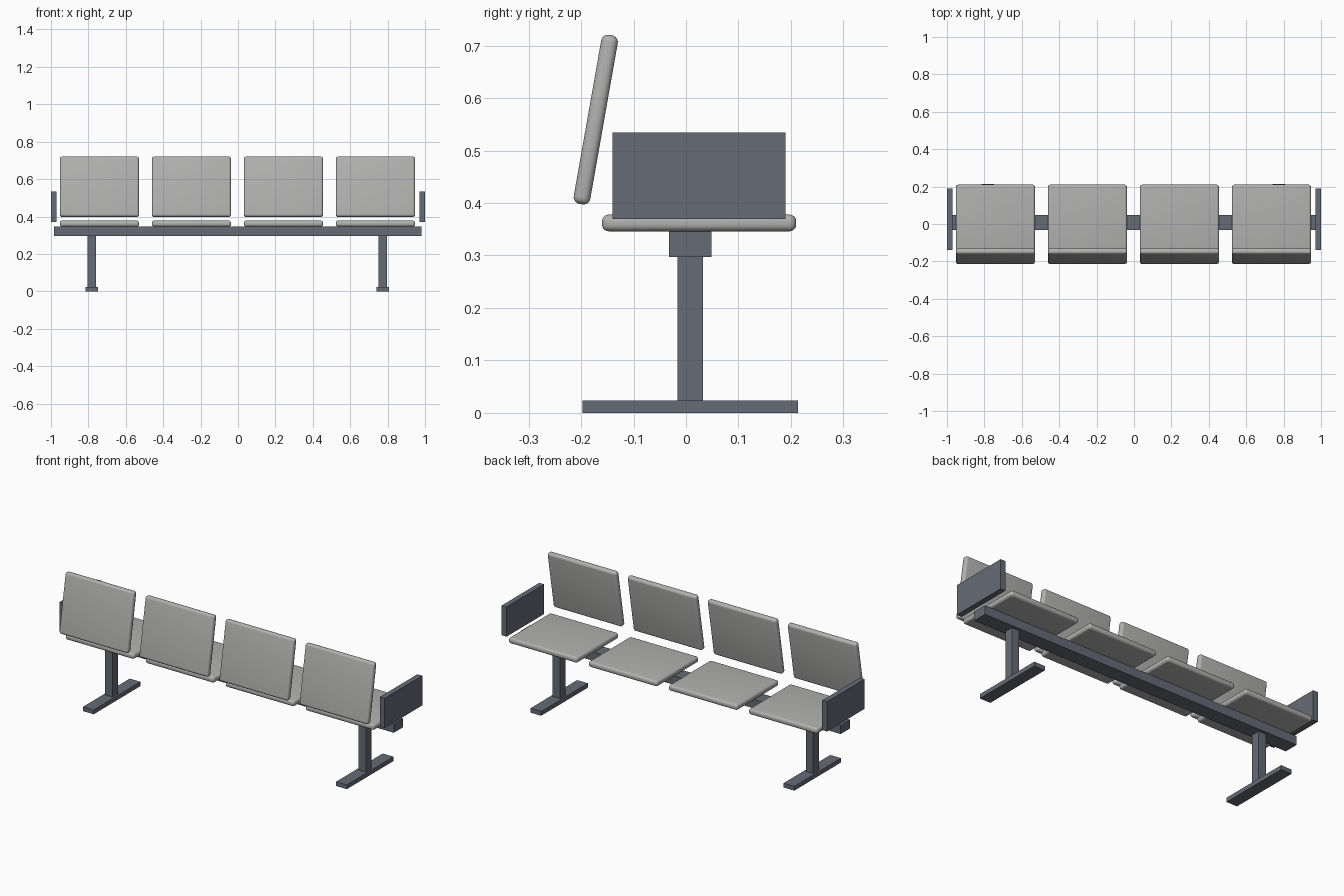
import bpy
from math import radians

cube = bpy.data.objects.get("Cube")
if cube:
    bpy.data.objects.remove(cube, do_unlink=True)


def make_material(name, color):
    mat = bpy.data.materials.new(name)
    mat.use_nodes = True
    mat.diffuse_color = color
    mat.node_tree.nodes["Principled BSDF"].inputs["Base Color"].default_value = color
    return mat


frame_grey = make_material("slate grey frame", (0.13, 0.145, 0.18, 1))
pad_grey = make_material("light grey pad", (0.44, 0.44, 0.435, 1))


def box(name, center, size, mat):
    bpy.ops.mesh.primitive_cube_add(size=1, location=center)
    obj = bpy.context.object
    obj.name = name
    obj.scale = size
    bpy.ops.object.transform_apply(location=False, rotation=False, scale=True)
    obj.data.materials.append(mat)
    return obj


def pad(name, center, size, tilt=0):
    """Slab with soft rounded edges, tilted about x."""
    obj = box(name, center, size, pad_grey)
    bevel = obj.modifiers.new("rounded edges", "BEVEL")
    bevel.width = 0.013
    bevel.segments = 5
    bpy.ops.object.modifier_apply(modifier=bevel.name)
    bpy.ops.object.shade_smooth_by_angle(angle=radians(35))
    obj.rotation_euler.x = tilt
    return obj


# Row of four seats with reclined backrests
pitch = 0.492
for i in range(4):
    x = -0.003 + (i - 1.5) * pitch
    pad(f"seat_{i + 1}", (x, 0.025, 0.362), (0.424, 0.37, 0.032))
    pad(f"backrest_{i + 1}", (x, -0.172, 0.559), (0.424, 0.032, 0.327), radians(-10))

# Beam carrying the seats
box("beam", (-0.002, 0.008, 0.3215), (1.965, 0.081, 0.049), frame_grey)

# Legs, feet and end panels on both sides
for side, sign in (("right", -1), ("left", 1)):
    x = sign * 0.778 - 0.004
    box(f"{side}_leg", (x, 0.008, 0.1605), (0.046, 0.049, 0.273), frame_grey)
    box(f"{side}_foot", (x, 0.008, 0.012), (0.066, 0.41, 0.024), frame_grey)
    box(f"{side}_arm_panel", (sign * 0.985, 0.025, 0.452), (0.03, 0.33, 0.165), frame_grey)
